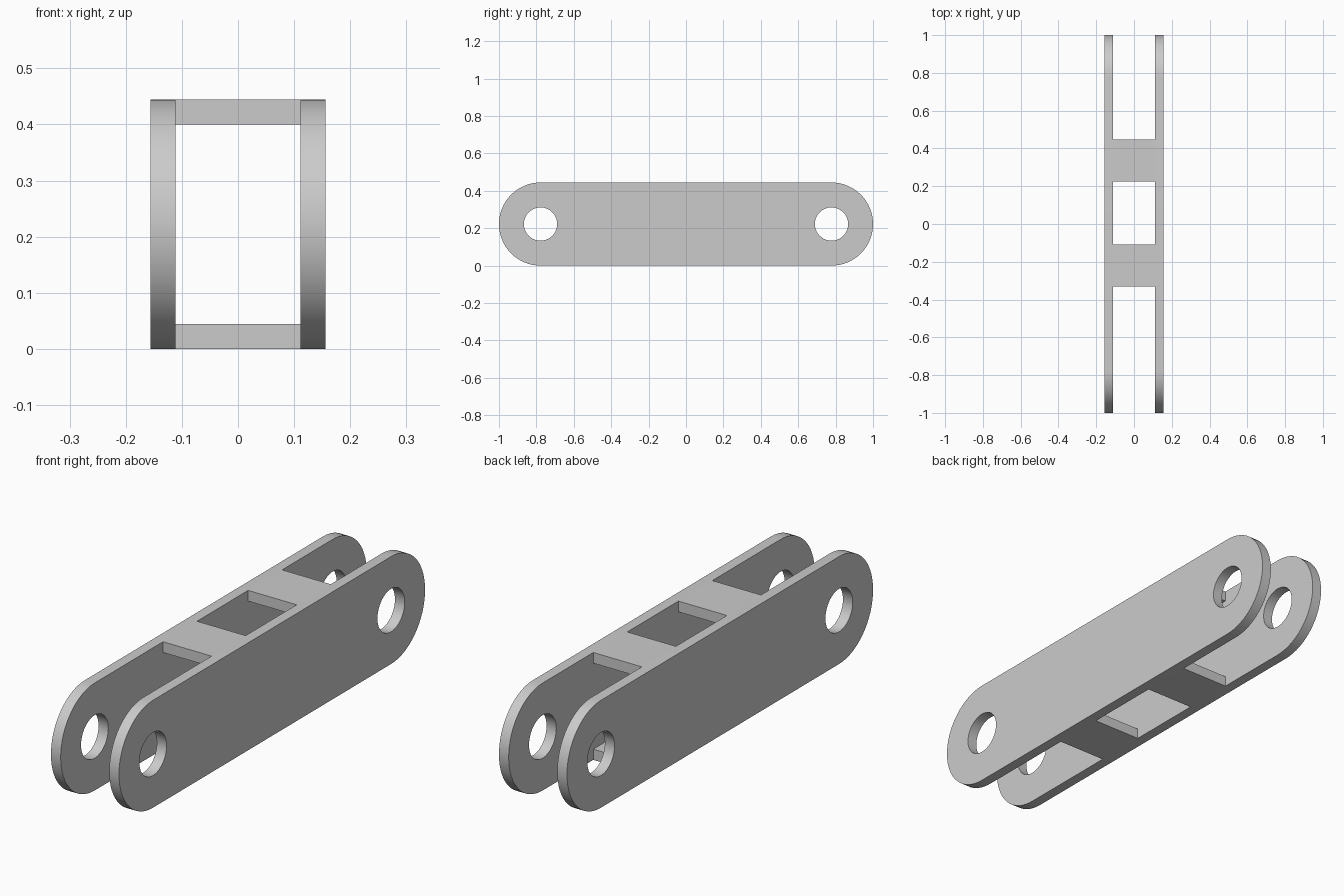
import bpy, bmesh, math

if "Cube" in bpy.data.objects:
    bpy.data.objects.remove(bpy.data.objects["Cube"], do_unlink=True)

R = 0.2222          # end radius, half the link height
HOLE = 0.0889       # pin hole radius
T = 0.0444          # wall thickness
OUTER = 0.1556      # half width
INNER = OUTER - T
PIN_Y = 1 - R
SEG = 32            # segments per half circle

grey = bpy.data.materials.new("light_grey")
grey.use_nodes = True
colour = (0.6, 0.6, 0.6, 1)
grey.diffuse_color = colour
grey.node_tree.nodes["Principled BSDF"].inputs["Base Color"].default_value = colour


def finish(name, bm):
    bmesh.ops.recalc_face_normals(bm, faces=bm.faces)
    mesh = bpy.data.meshes.new(name)
    bm.to_mesh(mesh)
    bm.free()
    mesh.materials.append(grey)
    obj = bpy.data.objects.new(name, mesh)
    bpy.context.collection.objects.link(obj)
    return obj


def arc(cy, radius, start):
    """Half circle in the side plane, starting at an angle."""
    angles = [start + math.pi * i / SEG for i in range(SEG + 1)]
    return [(cy + radius * math.cos(a), R + radius * math.sin(a)) for a in angles]


def side_plate(name, x0):
    # Each end is a ring from hole to outline; a web joins the two ends
    bm = bmesh.new()

    def strip(outer, inner):
        for i in range(len(outer) - 1):
            quad = [outer[i], outer[i + 1], inner[i + 1], inner[i]]
            bm.faces.new([bm.verts.new((x0, y, z)) for y, z in quad])

    for side in (1, -1):
        start = -math.pi / 2 if side > 0 else math.pi / 2
        cy = side * PIN_Y
        strip(arc(cy, R, start), arc(cy, HOLE, start))
        back = arc(cy, HOLE, start + math.pi)
        web = [(0, z) for y, z in back]
        web[0], web[-1] = (0, R + side * R), (0, R - side * R)
        edge = [(cy, R + side * R)] + back[1:-1] + [(cy, R - side * R)]
        # Corner triangles close the gap above and below the hole
        strip(edge, web)
        for k, e in ((0, 1), (-1, -2)):
            bm.faces.new([bm.verts.new((x0, *p)) for p in (edge[k], back[k], edge[e])])
    bmesh.ops.remove_doubles(bm, verts=bm.verts, dist=1e-5)
    # Keep one clean flat face region per side, then thicken it
    bmesh.ops.recalc_face_normals(bm, faces=bm.faces)
    geo = bmesh.ops.extrude_face_region(bm, geom=bm.faces[:], use_keep_orig=True)
    moved = [v for v in geo["geom"] if isinstance(v, bmesh.types.BMVert)]
    bmesh.ops.translate(bm, verts=moved, vec=(T, 0, 0))
    obj = finish(name, bm)
    bpy.ops.object.select_all(action="DESELECT")
    obj.select_set(True)
    bpy.context.view_layer.objects.active = obj
    bpy.ops.object.shade_smooth_by_angle(angle=math.radians(30))


def cross_bar(name, y, z):
    bm = bmesh.new()
    bmesh.ops.create_cube(bm, size=1)
    bmesh.ops.scale(bm, verts=bm.verts, vec=(2 * INNER, R, T))
    bmesh.ops.translate(bm, verts=bm.verts, vec=(0, y, z))
    finish(name, bm)


# Two side plates with pin holes
side_plate("left_plate", INNER)
side_plate("right_plate", -OUTER)

# Bars joining the plates, flush with top and bottom
for place, y in (("front", -0.22), ("rear", 0.336)):
    cross_bar(place + "_top_bar", y, 2 * R - T / 2)
    cross_bar(place + "_bottom_bar", y, T / 2)
